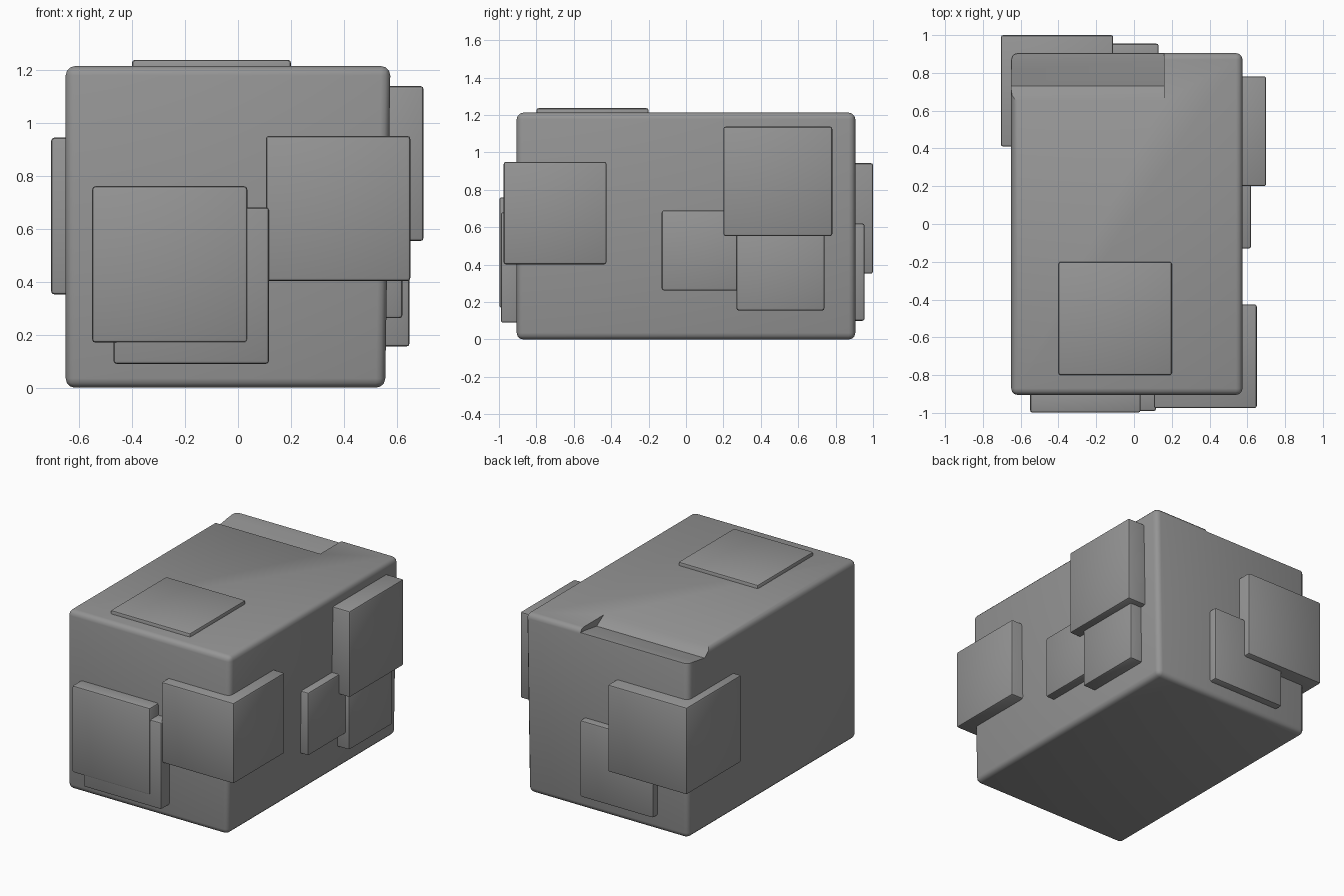
import bpy, bmesh

if "Cube" in bpy.data.objects:
    bpy.data.objects.remove(bpy.data.objects["Cube"])

# Dark grey surface
grey = bpy.data.materials.new("dark_grey")
grey.diffuse_color = (0.30, 0.30, 0.30, 1)
grey.use_nodes = True
grey.node_tree.nodes["Principled BSDF"].inputs["Base Color"].default_value = grey.diffuse_color

def finish(name, bm):
    bmesh.ops.recalc_face_normals(bm, faces=bm.faces)
    me = bpy.data.meshes.new(name)
    bm.to_mesh(me)
    bm.free()
    me.materials.append(grey)
    ob = bpy.data.objects.new(name, me)
    bpy.context.collection.objects.link(ob)
    return ob

def smooth(ob):
    bpy.ops.object.select_all(action='DESELECT')
    ob.select_set(True)
    bpy.context.view_layer.objects.active = ob
    bpy.ops.object.shade_smooth_by_angle(angle=0.6)

def block(name, lo, hi, bevel=0.012, segments=2, lean=0.0):
    """Bevelled box between two corners; lean widens the top on the +x side."""
    bm = bmesh.new()
    bmesh.ops.create_cube(bm, size=1)
    for v in bm.verts:
        top = v.co.z > 0
        right = v.co.x > 0
        for i in range(3):
            v.co[i] = hi[i] if v.co[i] > 0 else lo[i]
        if top and right:
            v.co.x += lean
    bmesh.ops.bevel(bm, geom=bm.edges[:], offset=bevel, segments=segments,
                    profile=0.5, affect='EDGES')
    return finish(name, bm)

# Main body
body = block("body", (-0.65, -0.905, 0), (0.555, 0.905, 1.213), 0.035, 3, 0.02)

# Shallow groove along the rear top edge
bm = bmesh.new()
profile = [(0.65, 1.216), (0.73, 1.165), (0.86, 1.185), (0.95, 1.188), (0.95, 1.3), (0.65, 1.3)]
face = bm.faces.new([bm.verts.new((-0.75, y, z)) for y, z in profile])
ext = bmesh.ops.extrude_face_region(bm, geom=[face])
bmesh.ops.translate(bm, vec=(0.91, 0, 0),
                    verts=[g for g in ext["geom"] if isinstance(g, bmesh.types.BMVert)])
cutter = finish("groove_cutter", bm)
cutter.hide_render = True
mod = body.modifiers.new("groove", 'BOOLEAN')
mod.operation = 'DIFFERENCE'
mod.object = cutter
mod.solver = 'EXACT'
bpy.context.view_layer.objects.active = body
bpy.ops.object.modifier_apply(modifier=mod.name)
bpy.data.objects.remove(cutter)
smooth(body)

# Raised panels and corner blocks
parts = [
    ("top_panel", (-0.40, -0.80, 1.15), (0.20, -0.20, 1.237)),
    ("front_panel", (-0.55, -0.998, 0.17), (0.035, -0.85, 0.76)),
    ("front_lower_panel", (-0.47, -0.99, 0.09), (0.117, -0.85, 0.68)),
    ("front_corner_block", (0.105, -0.975, 0.402), (0.65, -0.425, 0.95)),
    ("right_upper_panel", (0.45, 0.20, 0.553), (0.70, 0.782, 1.138)),
    ("right_lower_panel", (0.45, 0.27, 0.155), (0.647, 0.74, 0.62)),
    ("right_middle_panel", (0.45, -0.13, 0.262), (0.62, 0.40, 0.69)),
    ("back_corner_block", (-0.705, 0.41, 0.352), (-0.11, 1.0, 0.943)),
    ("back_lower_panel", (-0.42, 0.80, 0.10), (0.13, 0.955, 0.62)),
]
for name, lo, hi in parts:
    smooth(block(name, lo, hi))
